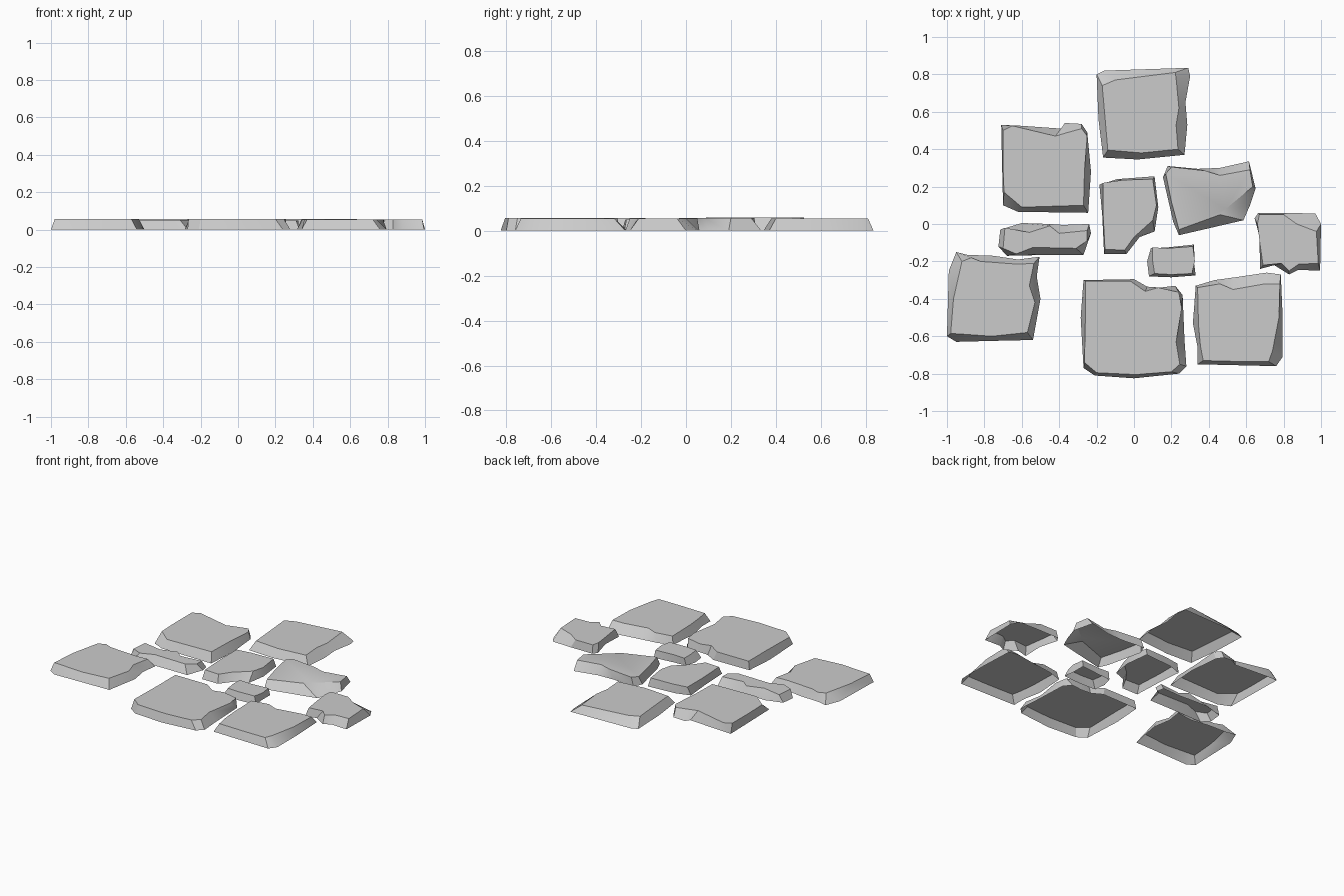
import bpy, math


def stone(name, height, base, top):
    """Open-bottomed slab: ground outline and top outline run clockwise, in hundredths."""
    n = len(base)
    verts = [(x / 100, y / 100, 0) for x, y in base]
    verts += [(x / 100, y / 100, height) for x, y in top]
    faces = [tuple(reversed(range(n, 2 * n)))]
    for i in range(n):
        j = (i + 1) % n
        faces.append((i, n + i, n + j, j))
    mesh = bpy.data.meshes.new(name)
    mesh.from_pydata(verts, [], faces)
    mesh.update()
    obj = bpy.data.objects.new(name, mesh)
    bpy.context.collection.objects.link(obj)
    bpy.context.view_layer.objects.active = obj
    obj.select_set(True)
    bpy.ops.object.shade_smooth_by_angle(angle=math.radians(30))
    obj.select_set(False)


# Large back slab
stone("back_stone", 0.055,
      [(-20, 80), (-16, 82), (29, 83.5), (30, 79), (27.5, 65), (28.5, 53), (27, 37), (2, 34.5), (-16.5, 35.5), (-19, 56)],
      [(-17, 74), (-10, 77), (22, 81), (22.5, 78), (24, 62), (22.5, 53), (23.5, 40), (4, 38), (-14, 39.5), (-15.5, 57)])

# Back left slab
stone("back_left_stone", 0.058,
      [(-71, 53), (-60, 52.5), (-39, 51), (-37, 54), (-28, 53.5), (-25, 49), (-23, 28), (-24.5, 6), (-62, 6.5), (-70, 10), (-70.5, 30)],
      [(-70, 50), (-65, 52.5), (-42, 47), (-37, 48.5), (-28, 51), (-25, 47), (-26.5, 28), (-27, 10), (-60, 9), (-69.5, 17), (-70, 30)])

# Narrow strip on the left
stone("left_strip_stone", 0.052,
      [(-71.5, -3), (-60, 0.5), (-45, 0), (-38, -0.5), (-24, 0), (-23, -5), (-27, -16.5), (-45, -16.5), (-68, -17), (-72.5, -12)],
      [(-69, -2), (-56, -4.5), (-45, -1), (-40, -5), (-25, -3.5), (-25, -9), (-31, -13), (-54, -12.5), (-63, -16), (-70, -13)])

# Front left slab
stone("front_left_stone", 0.056,
      [(-100, -60), (-99, -25), (-95, -15), (-89, -16.5), (-75, -17), (-62, -19), (-50.5, -17.5), (-52, -28), (-50, -40), (-54, -62), (-76, -62.5), (-95, -63)],
      [(-98, -58.5), (-96.5, -40), (-92, -20), (-87, -18), (-82, -20), (-62, -21.5), (-53.5, -21), (-56, -33), (-53, -42), (-57, -58), (-76, -60), (-90, -59)])

# Middle stone
stone("middle_stone", 0.055,
      [(-18.5, 21), (-9, 24), (11, 25.5), (13, 9), (11, -4), (3, -7), (-4, -16), (-16, -16), (-17, 5)],
      [(-16.5, 22), (-6, 23.5), (10, 24), (12, 10), (10, 2), (0, -7), (-5, -14), (-15.5, -13.5), (-16.5, 5)])

# Wedge right of the middle
stone("right_wedge_stone", 0.057,
      [(15.5, 25), (18, 31), (34, 29.5), (46, 30), (61.5, 33.5), (65, 19), (62, 10), (58.5, 2), (24, -6), (21, 1)],
      [(17, 27), (20, 30.5), (38, 28.5), (46, 26), (62, 29), (63.5, 20), (49, 8), (46, 5), (24, -3), (20, 12)])

# Small stone at the far right
stone("far_right_stone", 0.055,
      [(64.5, 3), (66.5, 6), (83, 6), (97, 5.5), (100, 0), (99.5, -25), (88, -24.5), (83, -27), (75, -22), (67.5, -24), (68, -10)],
      [(66, 0), (67, 5), (80, 5), (87, 0), (97.5, -4), (98.5, -21), (88, -21.5), (83, -25), (79, -21), (69, -22), (67, -8)])

# Tiny filler stone
stone("small_stone", 0.05,
      [(7, -20), (9, -13), (18, -12.5), (32, -11), (32, -20), (33, -27.5), (20, -28.5), (8, -28)],
      [(10, -20), (10, -12.5), (18, -13), (31.5, -12), (32.5, -20), (31, -26.5), (20, -27), (11, -26.5)])

# Large front slab
stone("front_stone", 0.057,
      [(-27, -30), (0, -29.5), (7, -33.5), (14, -34), (22, -33), (26, -38), (27, -62), (28, -76), (24, -80), (0, -82.5), (-21, -81), (-27, -77), (-28.5, -50)],
      [(-26, -30.5), (-2, -30.5), (6, -36), (13, -34), (24, -36.5), (25.5, -45), (22.5, -63), (24.5, -75), (20, -79), (1, -80.5), (-20, -79.5), (-26.5, -74), (-26, -50)])

# Front right slab
stone("front_right_stone", 0.055,
      [(33, -33), (43, -30), (54, -28.5), (71, -26), (78.5, -27), (79.5, -50), (79.5, -71), (76, -76), (55, -75.5), (34, -75), (34, -66), (31.5, -53)],
      [(34, -34), (46, -32), (53, -35), (70, -32), (78, -32), (77.5, -50), (74, -68), (72, -73.5), (56, -73.5), (37, -73), (35.5, -65), (34.5, -54)])
